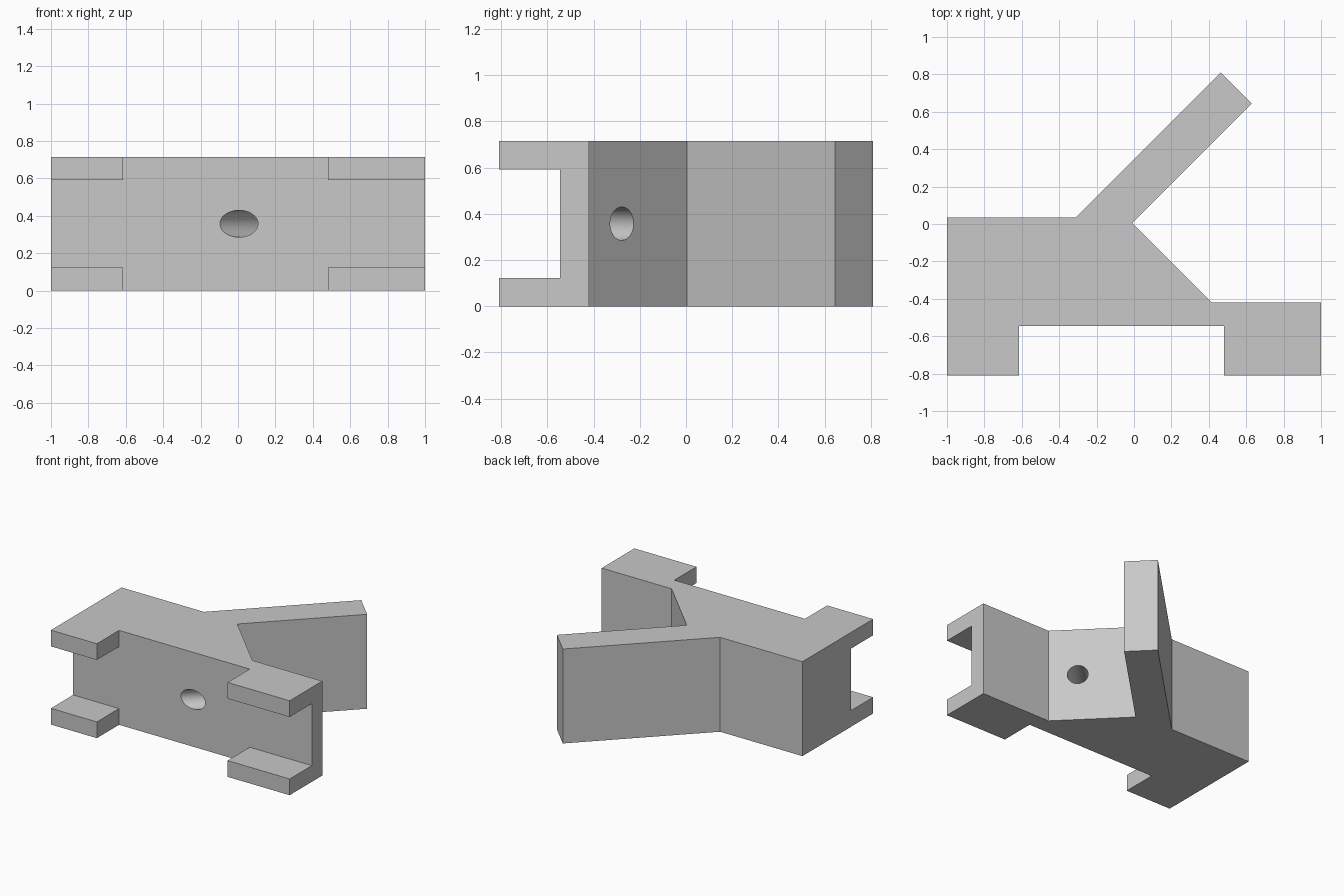
import bpy
import bmesh
from math import radians
from mathutils import Matrix, Vector

cube = bpy.data.objects.get("Cube")
if cube:
    bpy.data.objects.remove(cube, do_unlink=True)

HEIGHT = 0.715
WALL_Y = -0.545      # recessed front wall
LIP = 0.123          # thickness of the gripping lips

grey = bpy.data.materials.new("plain grey")
grey.use_nodes = True
colour = (0.58, 0.58, 0.58, 1)
grey.diffuse_color = colour
grey.node_tree.nodes["Principled BSDF"].inputs["Base Color"].default_value = colour


def make_object(name, bm):
    bmesh.ops.recalc_face_normals(bm, faces=bm.faces)
    mesh = bpy.data.meshes.new(name)
    bm.to_mesh(mesh)
    bm.free()
    mesh.materials.append(grey)
    obj = bpy.data.objects.new(name, mesh)
    bpy.context.collection.objects.link(obj)
    return obj


def cut(target, cutter):
    cutter.hide_render = True
    mod = target.modifiers.new(cutter.name, 'BOOLEAN')
    mod.operation = 'DIFFERENCE'
    mod.solver = 'EXACT'
    mod.object = cutter
    bpy.context.view_layer.objects.active = target
    bpy.ops.object.modifier_apply(modifier=mod.name)
    bpy.data.objects.remove(cutter, do_unlink=True)


# Bracket body: plan outline with slanted arm and two front feet
outline = [(-1, 0.035), (-0.31, 0.035), (0.465, 0.81), (0.63, 0.645),
           (-0.01, 0.005), (0.415, -0.42), (1, -0.42), (1, -0.81),
           (0.48, -0.81), (0.48, WALL_Y), (-0.615, WALL_Y),
           (-0.615, -0.81), (-1, -0.81)]
bm = bmesh.new()
base = bm.faces.new([bm.verts.new((x, y, 0)) for x, y in outline])
up = bmesh.ops.extrude_face_region(bm, geom=[base])["geom"]
bmesh.ops.translate(bm, verts=[v for v in up if isinstance(v, bmesh.types.BMVert)],
                    vec=(0, 0, HEIGHT))
bracket = make_object("bracket", bm)

# Slot that splits each foot into an upper and a lower lip
bm = bmesh.new()
size = Vector((3, 1, HEIGHT - 2 * LIP))
centre = Vector((0, WALL_Y - 0.5, HEIGHT / 2))
bmesh.ops.create_cube(bm, size=1,
                      matrix=Matrix.Translation(centre) @ Matrix.Diagonal(size).to_4x4())
cut(bracket, make_object("slot_cutter", bm))

# Screw hole, square to the slanted back face
bm = bmesh.new()
turn = Matrix.Rotation(radians(-45), 4, 'Z') @ Matrix.Rotation(radians(90), 4, 'X')
bmesh.ops.create_cone(bm, cap_ends=True, segments=48, radius1=0.072, radius2=0.072,
                      depth=0.8,
                      matrix=Matrix.Translation((0.14, -0.41, HEIGHT / 2)) @ turn)
cut(bracket, make_object("hole_cutter", bm))

# Smooth the bore, keep every corner sharp
bpy.ops.object.select_all(action='DESELECT')
bracket.select_set(True)
bpy.context.view_layer.objects.active = bracket
bpy.ops.object.shade_smooth_by_angle(angle=radians(30))
